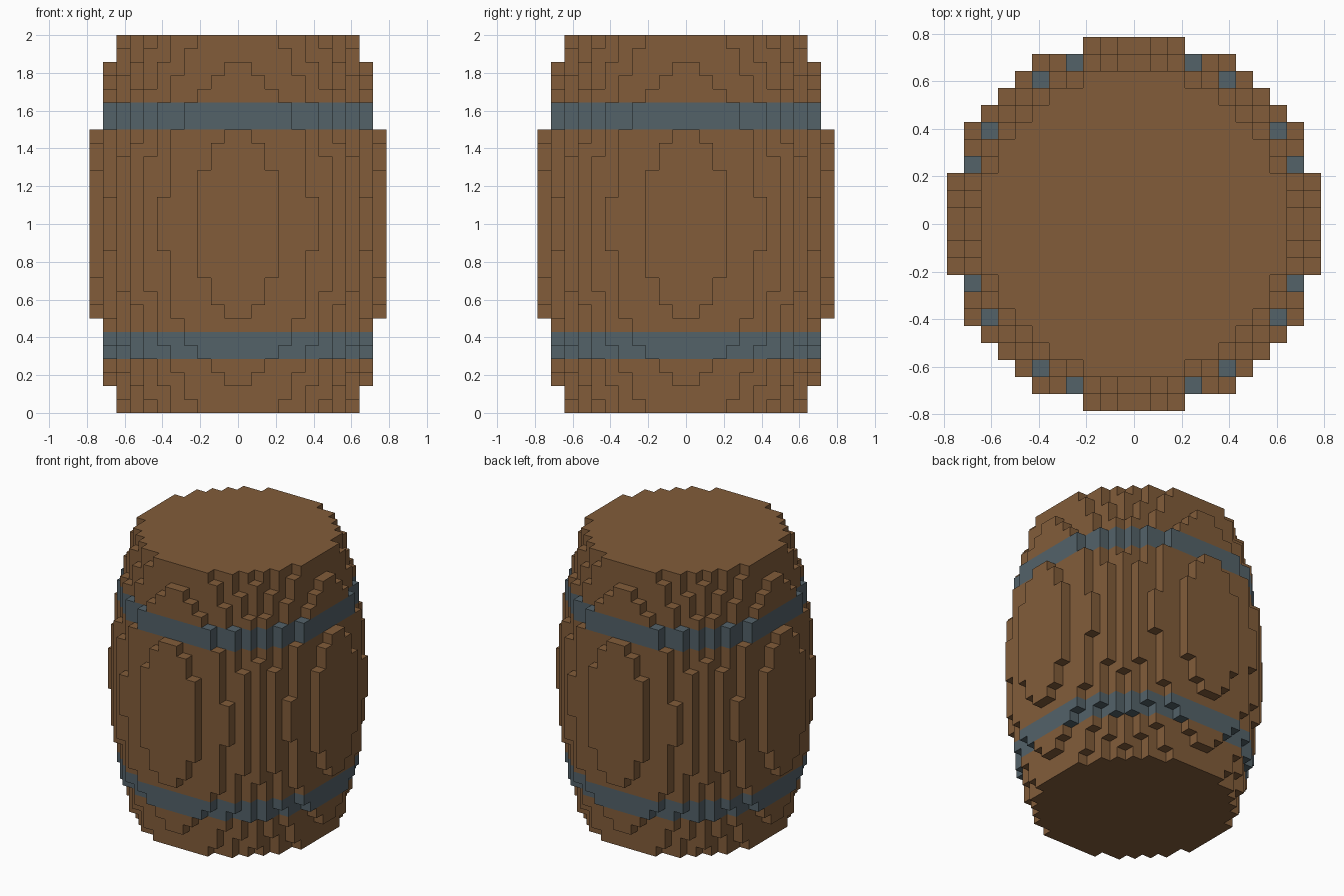
import bpy
import bmesh
from mathutils import Vector

if "Cube" in bpy.data.objects:
    bpy.data.objects.remove(bpy.data.objects["Cube"], do_unlink=True)

LAYERS = 28            # blocks in height
HALF = 11              # blocks from the axis to the widest point
BLOCK = 2 / LAYERS


def make_material(name, rgb):
    mat = bpy.data.materials.new(name)
    mat.use_nodes = True
    mat.diffuse_color = (*rgb, 1)
    mat.node_tree.nodes["Principled BSDF"].inputs["Base Color"].default_value = (*rgb, 1)
    return mat


wood = make_material("brown_wood", (0.223, 0.108, 0.042))
iron = make_material("grey_blue_iron", (0.087, 0.122, 0.141))


def filled(i, j, k):
    """True where a block lies inside the bulging round barrel."""
    if not 0 <= k < LAYERS:
        return False
    dz = k + 0.5 - LAYERS / 2
    radius = HALF + 0.003 - 2 * (dz / 13.5) ** 2
    return (i + 0.5) ** 2 + (j + 0.5) ** 2 <= radius ** 2


def add_block_faces(bm, cell):
    """Add only the sides of a block that touch open air."""
    centre = Vector(cell) + Vector((0.5, 0.5, 0.5))
    for axis in range(3):
        for sign in (-1, 1):
            n = Vector((0, 0, 0))
            n[axis] = sign
            if filled(*(int(c + d) for c, d in zip(cell, n))):
                continue
            u = Vector((0, 0, 0))
            u[(axis + 1) % 3] = 0.5
            v = n.cross(u)
            mid = centre + n / 2
            corners = (mid - u - v, mid + u - v, mid + u + v, mid - u + v)
            bm.faces.new([bm.verts.new(c * BLOCK) for c in corners])


def make_part(name, bottom, top, mat):
    """Build the stepped shell between two layer heights."""
    bm = bmesh.new()
    for k in range(bottom, top):
        for i in range(-HALF, HALF):
            for j in range(-HALF, HALF):
                if filled(i, j, k):
                    add_block_faces(bm, (i, j, k))
    bmesh.ops.remove_doubles(bm, verts=bm.verts, dist=BLOCK / 100)
    # Merge flat neighbouring squares into clean panels
    bmesh.ops.dissolve_limit(bm, angle_limit=0.01, verts=bm.verts, edges=bm.edges)
    mesh = bpy.data.meshes.new(name)
    bm.to_mesh(mesh)
    bm.free()
    mesh.materials.append(mat)
    obj = bpy.data.objects.new(name, mesh)
    bpy.context.collection.objects.link(obj)


# Wooden staves, with the end lids, and the two iron hoops
make_part("lower_staves", 0, 4, wood)
make_part("lower_hoop", 4, 6, iron)
make_part("middle_staves", 6, 21, wood)
make_part("upper_hoop", 21, 23, iron)
make_part("upper_staves", 23, LAYERS, wood)
